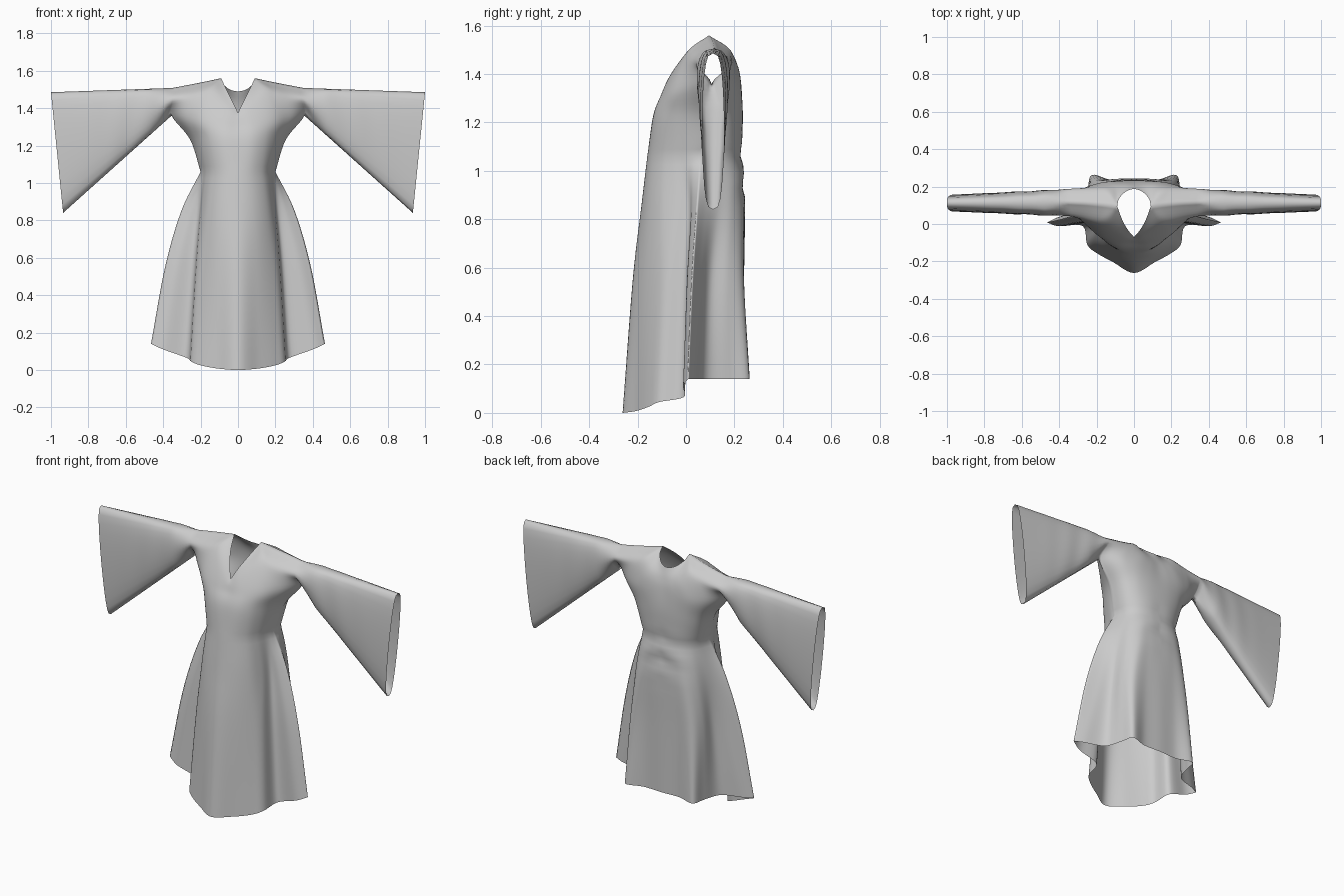
import bpy, bmesh, math
from mathutils import Vector

if "Cube" in bpy.data.objects:
    bpy.data.objects.remove(bpy.data.objects["Cube"])

SUB = 6  # samples per control span


def row(xs, ys, zs):
    if not isinstance(zs, (list, tuple)):
        zs = [zs] * len(xs)
    return [Vector(p) for p in zip(xs, ys, zs)]


def spline(pts, mirror_start=False):
    """Catmull-Rom through the points, SUB samples per span."""
    first = pts[0] * 2 - pts[1]
    if mirror_start:
        first = Vector((-pts[1].x, pts[1].y, pts[1].z))
    p = [first] + list(pts) + [pts[-1] * 2 - pts[-2]]
    out = []
    for i in range(1, len(p) - 2):
        a, b, c, d = p[i - 1:i + 3]
        for k in range(SUB):
            t = k / SUB
            out.append(0.5 * (2 * b + (c - a) * t + (2 * a - 5 * b + 4 * c - d) * t * t
                              + (3 * b - a - 3 * c + d) * t ** 3))
    out.append(pts[-1].copy())
    return out


def corner_spline(pts, corner, mirror_start=False):
    """Two splines meeting in a sharp corner."""
    return spline(pts[:corner + 1], mirror_start)[:-1] + spline(pts[corner:])


def panel(rows):
    """Smooth grid, indexed [row][column]; corners at the waist and at the neck."""
    wide = [spline(r, True) for r in rows[:-1]]
    wide.append(corner_spline(rows[-1], 3, rows[-1][0].y > 0))
    cols = [corner_spline(list(c), 3) for c in zip(*wide)]
    return [list(r) for r in zip(*cols)]


# Half panels, centre to side seam, from hem to shoulder
front_skirt = [
    row([0, .11, .20, .25, .275, .40, .465], [-.262, -.205, -.155, -.11, -.01, -.012, .008],
        [0, .008, .025, .045, .065, .11, .14]),
    row([0, .10, .18, .22, .24, .33, .39], [-.22, -.185, -.13, -.08, 0, .005, .025], .55),
    row([0, .09, .16, .195, .21, .258, .303], [-.185, -.165, -.115, -.05, .01, .025, .045], .85),
    row([0, .07, .13, .165, .185, .197, .2], [-.16, -.148, -.11, -.06, -.01, .03, .06], 1.06)]
front_bodice = [
    row([0, .08, .145, .19, .22, .24, .255], [-.135, -.13, -.1, -.055, -.005, .04, .085], 1.23),
    row([0, .07, .14, .2, .26, .31, .355], [-.102, -.1, -.08, -.05, 0, .045, .105],
        [1.31, 1.32, 1.335, 1.345, 1.355, 1.36, 1.36]),
    row([0, .05, .1, .15, .21, .28, .35], [-.086, -.07, -.035, .005, .015, .03, .043],
        [1.35, 1.387, 1.44, 1.49, 1.477, 1.46, 1.447]),
    row([0, .03, .062, .09, .16, .25, .35], [-.07, -.035, .02, .095, .105, .113, .117],
        [1.375, 1.437, 1.5, 1.56, 1.545, 1.527, 1.508])]
back_skirt = [
    row([0, .12, .225, .25, .29, .41, .465], [.238, .235, .262, .18, .08, .035, .008], .14),
    row([0, .10, .2, .24, .255, .32, .39], [.24, .236, .235, .175, .1, .06, .025], .55),
    row([0, .08, .15, .2, .23, .263, .303], [.243, .241, .23, .19, .13, .085, .045], .85),
    row([0, .06, .11, .15, .18, .195, .2], [.228, .226, .213, .19, .155, .11, .06], 1.06)]
back_bodice = [
    row([0, .08, .145, .19, .22, .24, .255], [.235, .232, .22, .2, .175, .14, .085], 1.23),
    row([0, .07, .14, .2, .26, .31, .355], [.225, .228, .226, .215, .195, .16, .105], 1.36),
    row([0, .05, .1, .15, .21, .28, .35], [.21, .21, .205, .19, .19, .19, .188],
        [1.43, 1.435, 1.455, 1.49, 1.477, 1.46, 1.447]),
    row([0, .045, .08, .09, .16, .25, .35], [.187, .172, .135, .095, .105, .113, .117],
        [1.49, 1.5, 1.53, 1.56, 1.545, 1.527, 1.508])]

front = panel(front_skirt + front_bodice)
back = panel(back_skirt + back_bodice)
armpit = 5 * SUB

# Soft creases across the back waist
for r in back:
    for p in r:
        fall = math.exp(-((p.z - .98) / .11) ** 2) * max(0, 1 - p.x / .22)
        p.y += .008 * fall * math.sin(p.z * 45 + p.x * 14)

# Match the side and shoulder seams
for i in range(armpit + 1):
    mid = (front[i][-1] + back[i][-1]) / 2
    front[i][-1], back[i][-1] = mid, mid.copy()
for j in range(3 * SUB, len(front[-1])):
    back[-1][j] = front[-1][j].copy()


def sleeve(edge, side, steps=30):
    """Loft half a sleeve from the armhole edge to the drooping cuff."""
    grid = []
    for k in range(steps + 1):
        s = k / steps
        ring = []
        for i, p in enumerate(edge):
            v = i / (len(edge) - 1)
            f = (1 - math.cos(math.pi * v)) / 2
            bulge = side * max(0, math.sin(math.pi * v)) ** .6
            start = Vector((.355 - .005 * f, .113 + .072 * bulge, 1.36 + .148 * f))
            cuff = Vector((.935 + .065 * f, .112 + .045 * bulge, .84 + .645 * f))
            q = p.lerp(start, min(1, s * 5)).lerp(cuff, s)
            q.y += bulge * .02 * s * (1 - s) ** 3 * math.sin(24 * s + 5 * v)
            ring.append(q)
        grid.append(ring)
    return grid


def add_grid(bm, grid):
    vs = [[bm.verts.new(p) for p in r] for r in grid]
    for a, b in zip(vs, vs[1:]):
        for j in range(len(a) - 1):
            bm.faces.new((a[j], a[j + 1], b[j + 1], b[j]))


# One continuous cloth shell: panels and sleeves welded, then mirrored
bm = bmesh.new()
for grid, side in ((front, -1), (back, 1)):
    for r in grid:
        r[0].x = 0
    add_grid(bm, grid)
    add_grid(bm, sleeve([r[-1] for r in grid[armpit:]], side))
bmesh.ops.remove_doubles(bm, verts=bm.verts, dist=.0005)
bmesh.ops.recalc_face_normals(bm, faces=bm.faces)
if sum(f.normal.y * f.calc_area() for f in bm.faces if f.calc_center_median().y < 0) > 0:
    bmesh.ops.reverse_faces(bm, faces=bm.faces)
mesh = bpy.data.meshes.new("wide_sleeved_robe")
bm.to_mesh(mesh)
bm.free()
robe = bpy.data.objects.new("wide_sleeved_robe", mesh)
bpy.context.collection.objects.link(robe)
mirror = robe.modifiers.new("mirror", 'MIRROR')
mirror.use_clip = True
mirror.merge_threshold = .001
for poly in mesh.polygons:
    poly.use_smooth = True
